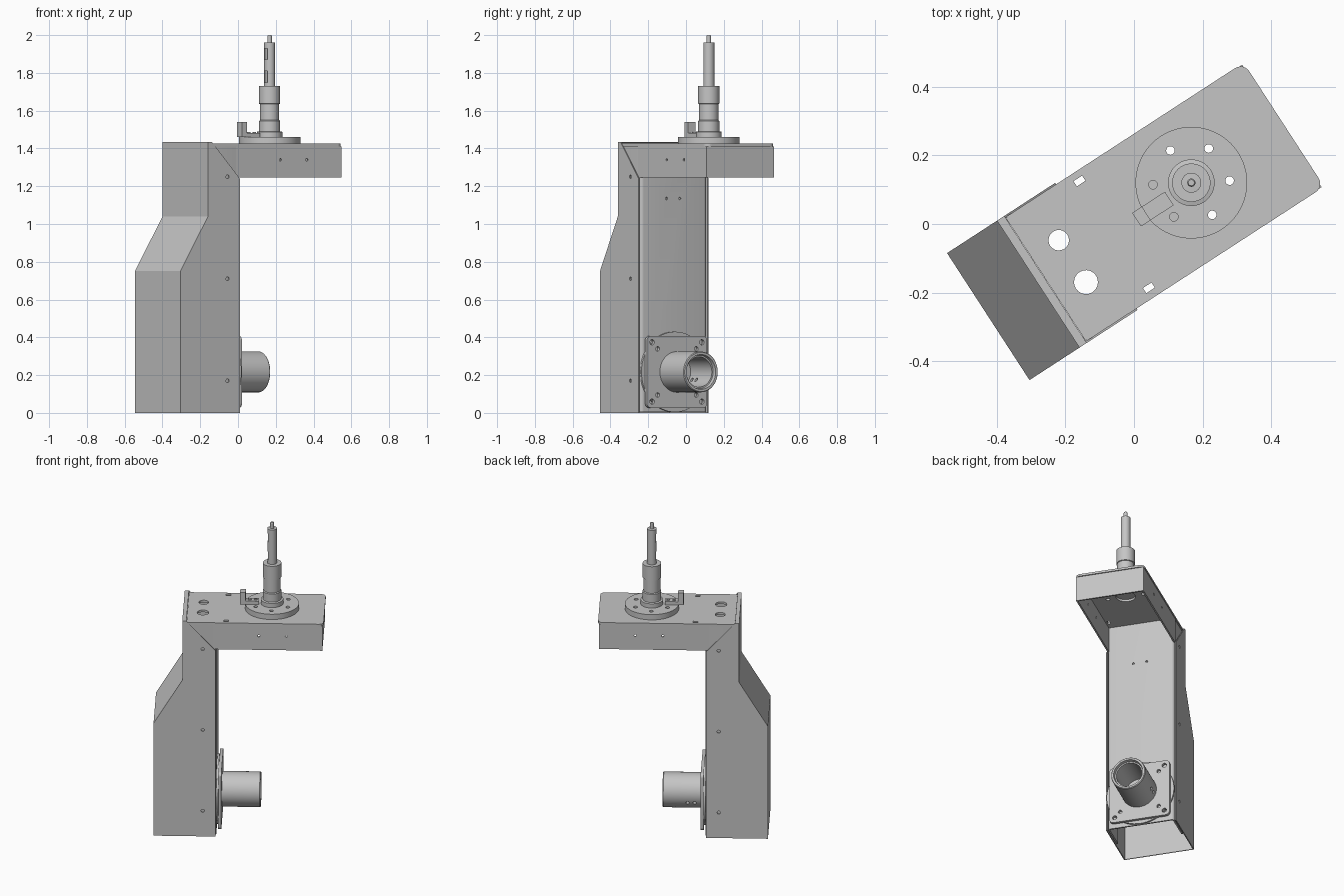
import bpy, bmesh
from math import radians, pi, sin, cos
from mathutils import Matrix

if "Cube" in bpy.data.objects:
    bpy.data.objects.remove(bpy.data.objects["Cube"], do_unlink=True)

# The machine stands turned about the vertical; parts are built along its own axes
TURN = Matrix.Rotation(radians(33), 4, 'Z')
MID = 0.005          # centre line across the arm
MOTOR_Z = 0.217
SPINDLE = (0.206, 0.01)

grey = bpy.data.materials.new("machine_grey")
grey.use_nodes = True
grey.diffuse_color = (0.56, 0.56, 0.56, 1)
grey.node_tree.nodes["Principled BSDF"].inputs["Base Color"].default_value = grey.diffuse_color


def activate(ob):
    bpy.ops.object.select_all(action='DESELECT')
    ob.select_set(True)
    bpy.context.view_layer.objects.active = ob


def finish(name, bm, thickness=0):
    """Make an object from a bmesh; a thickness turns an open sheet into plate."""
    bmesh.ops.remove_doubles(bm, verts=bm.verts, dist=1e-5)
    bmesh.ops.recalc_face_normals(bm, faces=bm.faces)
    if thickness:
        centre = sum((v.co for v in bm.verts), bm.verts[:][0].co * 0) / len(bm.verts)
        out = sum(f.normal.dot(f.calc_center_median() - centre) * f.calc_area() for f in bm.faces)
        if out < 0:
            bmesh.ops.reverse_faces(bm, faces=bm.faces)
    mesh = bpy.data.meshes.new(name)
    bm.to_mesh(mesh)
    bm.free()
    mesh.materials.append(grey)
    ob = bpy.data.objects.new(name, mesh)
    bpy.context.collection.objects.link(ob)
    ob.matrix_world = TURN
    activate(ob)
    if thickness:
        mod = ob.modifiers.new("plate", 'SOLIDIFY')
        mod.thickness, mod.offset, mod.use_even_offset = thickness, -1, True
        bpy.ops.object.modifier_apply(modifier=mod.name)
    return ob


def smooth(ob):
    activate(ob)
    bpy.ops.object.shade_smooth_by_angle(angle=radians(30))


def place(axis, h, a, b):
    """Point at height h along an axis, with a and b across it."""
    return {'X': (h, a, b), 'Y': (a, h, b), 'Z': (a, b, h)}[axis]


def prism(name, pts, axis, lo, hi):
    bm = bmesh.new()
    rows = [[bm.verts.new(place(axis, h, *p)) for p in pts] for h in (lo, hi)]
    for row in rows:
        bm.faces.new(row)
    n = len(pts)
    for i in range(n):
        j = (i + 1) % n
        bm.faces.new((rows[0][i], rows[0][j], rows[1][j], rows[1][i]))
    return finish(name, bm)


def box(name, x, y, z):
    return prism(name, [(x[0], y[0]), (x[1], y[0]), (x[1], y[1]), (x[0], y[1])], 'Z', *z)


def lathe(name, profile, axis, centre, segs=48):
    """Turn (radius, height) points about an axis and cap both ends."""
    bm = bmesh.new()
    rings = [[bm.verts.new(place(axis, h, centre[0] + r * cos(2 * pi * i / segs),
                                 centre[1] + r * sin(2 * pi * i / segs)))
              for i in range(segs)] for r, h in profile]
    for a, b in zip(rings, rings[1:]):
        for i in range(segs):
            j = (i + 1) % segs
            bm.faces.new((a[i], a[j], b[j], b[i]))
    bm.faces.new(rings[0])
    bm.faces.new(rings[-1])
    return finish(name, bm)


def cylinder(name, r, axis, centre, lo, hi, segs=32):
    return lathe(name, [(r, lo), (r, hi)], axis, centre, segs)


def cut(ob, cutters):
    for c in cutters:
        activate(ob)
        mod = ob.modifiers.new("hole", 'BOOLEAN')
        mod.operation, mod.object, mod.solver = 'DIFFERENCE', c, 'EXACT'
        bpy.ops.object.modifier_apply(modifier=mod.name)
    for c in cutters:
        bpy.data.objects.remove(c, do_unlink=True)


def drill(r, axis, centre, lo, hi):
    return cylinder("drill", r, axis, centre, lo, hi, 20)


def rounded(x, y, r, square_left=False):
    """Rectangle outline with rounded corners."""
    pts = []
    for k, (cx, cy) in enumerate([(x[1] - r, y[1] - r), (x[0] + r, y[1] - r),
                                  (x[0] + r, y[0] + r), (x[1] - r, y[0] + r)]):
        if square_left and k in (1, 2):
            pts.append((x[0], y[1] if k == 1 else y[0]))
            continue
        pts += [(cx + r * cos(pi / 2 * (k + i / 6)), cy + r * sin(pi / 2 * (k + i / 6))) for i in range(7)]
    return pts


# Rear cover: folded sheet, open at the bottom and towards the column
outline = [(-0.128, 0), (-0.504, 0), (-0.504, 0.75), (-0.33, 1.04),
           (-0.33, 1.435), (-0.305, 1.435), (-0.128, 1.24)]
bm = bmesh.new()
sides = [[bm.verts.new((u, v, z)) for u, z in outline] for v in (MID - 0.221, MID + 0.221)]
for s in sides:
    bm.faces.new(s)
for i in range(1, 5):
    bm.faces.new((sides[0][i], sides[0][i + 1], sides[1][i + 1], sides[1][i]))
cover = finish("rear_cover", bm, 0.006)
cut(cover, [drill(0.01, 'Y', (-0.206, z), -0.4, 0.4) for z in (0.17, 0.71, 1.25)])

# Column: tall channel with rounded bends
half, front, bend = 0.21, -0.125, 0.02
path = [(-0.31, MID - half)]
path += [(front - bend + bend * sin(a), MID - half + bend - bend * cos(a))
         for a in [pi / 12 * i for i in range(7)]]
path += [(u, 2 * MID - v) for u, v in reversed(path)]
bm = bmesh.new()
rows = [[bm.verts.new((u, v, z)) for u, v in path] for z in (0.004, 1.409)]
for i in range(len(path) - 1):
    bm.faces.new((rows[0][i], rows[0][i + 1], rows[1][i + 1], rows[1][i]))
column = finish("column", bm, 0.01)
cut(column, [drill(0.007, 'X', (v, 1.135), -0.2, 0) for v in (-0.042, 0.042)])
smooth(column)

# Arm: top plate with holes, and a skirt on three sides
bolts = [(SPINDLE[0] + 0.112 * cos(radians(a)), SPINDLE[1] + 0.112 * sin(radians(a)))
         for a in range(-30, 330, 60)]
plate = prism("arm_top", rounded((-0.304, 0.525), (MID - 0.216, MID + 0.216), 0.03, True), 'Z', 1.411, 1.425)
slots = [box("slot", (-0.08, -0.05), (v - 0.009, v + 0.009), (1.3, 1.5)) for v in (-0.18, 0.192)]
cut(plate, slots + [drill(0.03, 'Z', (-0.21, 0.08), 1.3, 1.5),
                    drill(0.035, 'Z', (-0.21, -0.066), 1.3, 1.5),
                    drill(0.06, 'Z', SPINDLE, 1.3, 1.5)]
    + [drill(0.0125, 'Z', p, 1.3, 1.5) for p in bolts[:3] + bolts[5:]])

bm = bmesh.new()
corners = [(-0.147, MID - 0.213), (0.518, MID - 0.213), (0.518, MID + 0.213), (-0.147, MID + 0.213)]
rows = [[bm.verts.new((u, v, z)) for u, v in corners] for z in (1.247, 1.411)]
for i in range(3):
    bm.faces.new((rows[0][i], rows[0][i + 1], rows[1][i + 1], rows[1][i]))
skirt = finish("arm_skirt", bm, 0.01)
cut(skirt, [drill(0.007, 'Y', (u, 1.34), -0.4, 0.4) for u in (0.133, 0.3)])

# Spindle flange with a ring of bolt holes
flange = cylinder("spindle_flange", 0.163, 'Z', SPINDLE, 1.425, 1.46, 64)
cut(flange, [drill(0.0125, 'Z', p, 1.3, 1.5) for p in bolts])
smooth(flange)

# Stepped spindle body
smooth(lathe("spindle_body", [(0.068, 1.459), (0.068, 1.488), (0.056, 1.491), (0.056, 1.545),
                              (0.051, 1.55), (0.051, 1.635), (0.056, 1.637), (0.056, 1.73)], 'Z', SPINDLE))
rod = lathe("spindle_rod", [(0.029, 1.729), (0.029, 1.96), (0.012, 1.961), (0.012, 1.995), (0.009, 2.0)],
            'Z', SPINDLE, 32)
cut(rod, [box("notch", (0.16, SPINDLE[0] - 0.02), (-0.006, 0.026), z)
          for z in ((1.75, 1.81), (1.87, 1.93))])
smooth(rod)

# Small angle bracket with two screws
prism("bracket", [(0.013, 1.46), (0.127, 1.46), (0.127, 1.482), (0.047, 1.482),
                  (0.047, 1.54), (0.013, 1.54)], 'Y', -0.017, 0.03)
for u in (0.071, 0.108):
    smooth(cylinder("bracket_screw", 0.01, 'Z', (u, 0.007), 1.48, 1.486, 16))

# Motor mount: round pad behind a square plate
smooth(cylinder("mount_pad", 0.213, 'X', (MID, MOTOR_Z), -0.126, -0.113, 64))
span = (-0.19, 0.19)
mount = prism("mount_plate", rounded([MID + s for s in span], [MOTOR_Z + s for s in span], 0.025),
              'X', -0.114, -0.095)
cut(mount, [drill(r, 'X', (MID + i * d, MOTOR_Z + j * d), -0.2, 0)
            for d, r in ((0.157, 0.014), (0.122, 0.012)) for i in (-1, 1) for j in (-1, 1)])
smooth(mount)

# Hollow motor tube with a stepped bore
tube = lathe("motor_tube", [(0.108, -0.1), (0.108, 0.134), (0.104, 0.139), (0.092, 0.139),
                            (0.088, 0.12), (0.08, 0.12), (0.08, -0.085)], 'X', (MID, MOTOR_Z), 64)
cut(tube, [drill(0.01, 'Y', (u, 0.175), MID + 0.03, 0.3) for u in (-0.055, -0.013)])
smooth(tube)
